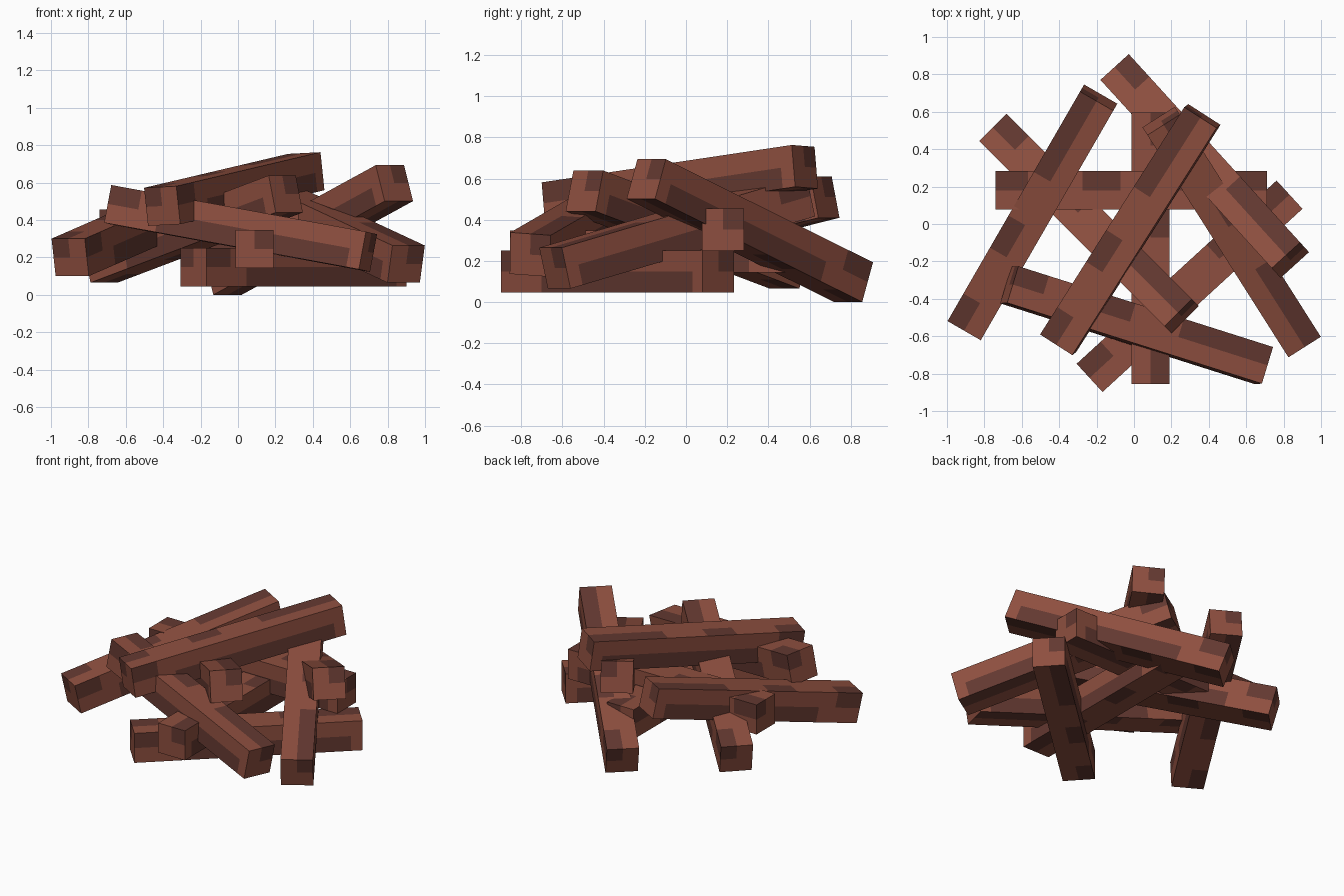
import bpy, bmesh
from math import radians
from mathutils import Matrix, Vector

if "Cube" in bpy.data.objects:
    bpy.data.objects.remove(bpy.data.objects["Cube"])

LENGTH, WIDTH = 1.45, 0.205


def material(name, rgb):
    m = bpy.data.materials.new(name)
    m.diffuse_color = (*rgb, 1.0)
    m.use_nodes = True
    m.node_tree.nodes["Principled BSDF"].inputs["Base Color"].default_value = m.diffuse_color
    return m


light = material("light_brown", (0.27, 0.078, 0.05))
dark = material("dark_brown", (0.125, 0.04, 0.03))

# Lengthwise cuts (fraction of beam length) that bound the dark patches
CUTS = (0.12, 0.2, 0.32, 0.46, 0.65, 0.95)


def is_dark(face):
    c, n = face.calc_center_median(), face.normal
    u = c.x / LENGTH + 0.5
    if abs(n.x) > 0.5:                       # end grain: one dark corner
        return c.y > 0 and c.z > 0
    if abs(n.z) > 0.5:                       # top and bottom: patches on one half
        return c.y > 0 and (u < 0.12 or 0.32 < u < 0.46 or u > 0.65)
    if c.z < 0:                              # sides: long lower band
        return 0.2 < u < 0.95
    return u < 0.12                          # sides: small upper corner


def beam(name, centre, yaw, pitch=0, roll=0):
    bm = bmesh.new()
    bmesh.ops.create_cube(bm, size=1, matrix=Matrix.Diagonal((LENGTH, WIDTH, WIDTH, 1)))
    planes = [(Vector(((f - 0.5) * LENGTH, 0, 0)), Vector((1, 0, 0))) for f in CUTS]
    planes += [(Vector(), Vector((0, 1, 0))), (Vector(), Vector((0, 0, 1)))]
    for co, no in planes:
        geom = bm.verts[:] + bm.edges[:] + bm.faces[:]
        bmesh.ops.bisect_plane(bm, geom=geom, plane_co=co, plane_no=no)
    bm.normal_update()
    for f in bm.faces:
        f.material_index = int(is_dark(f))
    mesh = bpy.data.meshes.new(name)
    bm.to_mesh(mesh)
    bm.free()
    mesh.materials.append(light)
    mesh.materials.append(dark)
    ob = bpy.data.objects.new(name, mesh)
    ob.matrix_world = (Matrix.Translation(centre)
                       @ Matrix.Rotation(radians(yaw), 4, 'Z')
                       @ Matrix.Rotation(radians(-pitch), 4, 'Y')
                       @ Matrix.Rotation(radians(roll), 4, 'X'))
    bpy.context.collection.objects.link(ob)


# Level beams
beam("cross_beam", (-0.015, 0.18, 0.353), 0)
beam("lengthwise_beam", (0.088, -0.13, 0.245), -90)
beam("ground_beam", (0.297, -0.333, 0.148), 42.5)

# Leaning beams
beam("left_beam", (-0.543, 0.062, 0.355), 60, 12.3)
beam("top_beam", (-0.02, -0.03, 0.566), 57.6, 7.2, -2.5)
beam("front_beam", (0.014, -0.541, 0.355), -17.6, -9.9, -4)
beam("right_beam", (0.522, -0.043, 0.34), -57.6, -14)
beam("diagonal_beam", (-0.24, 0.002, 0.352), -45, 15)
beam("back_beam", (0.378, 0.31, 0.347), -47.7, 20.2)
